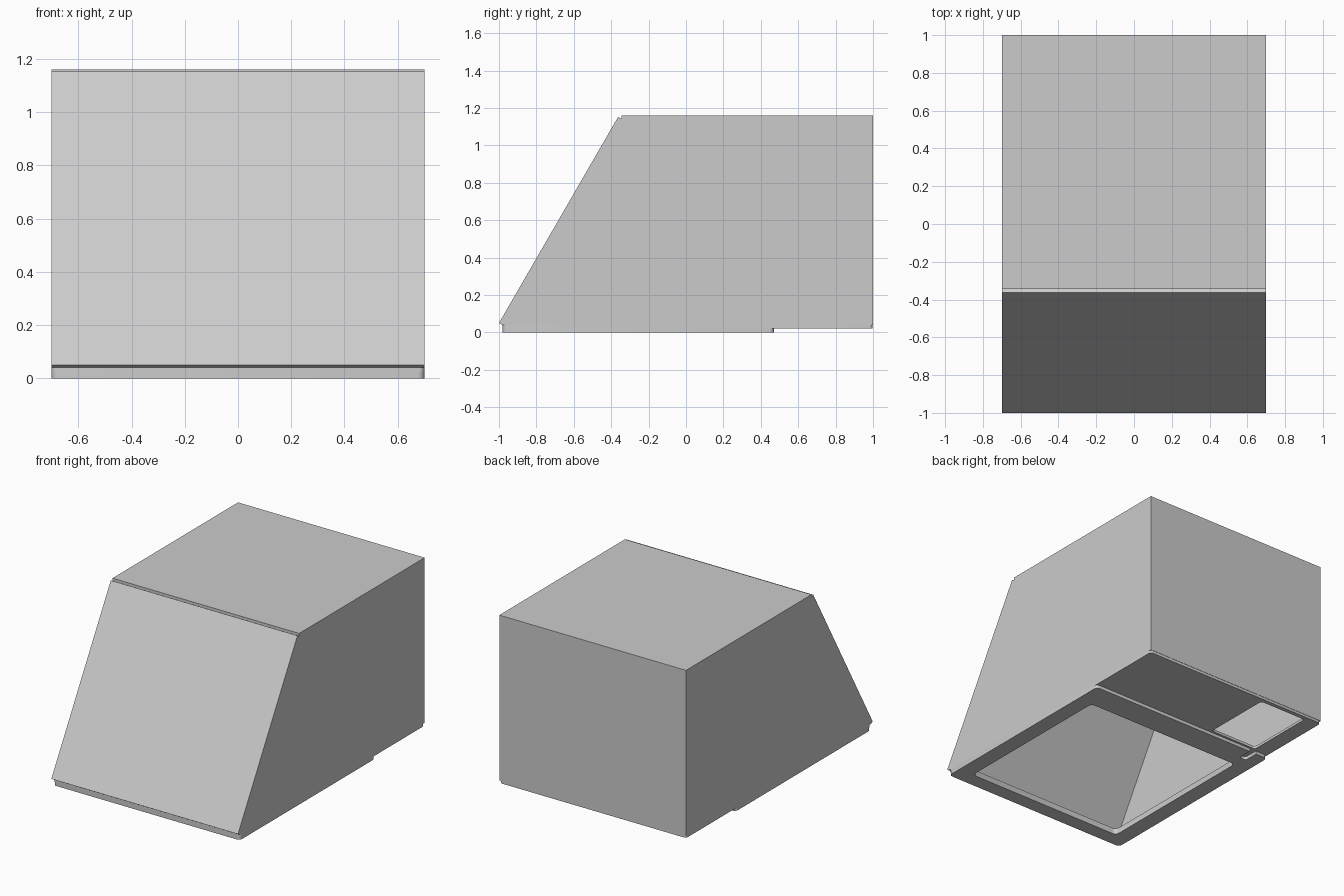
import bpy
import bmesh
from mathutils import Vector

cube = bpy.data.objects.get("Cube")
if cube:
    bpy.data.objects.remove(cube, do_unlink=True)

# Single grey sheet material
grey = bpy.data.materials.new("sheet_grey")
grey.use_nodes = True
COLOUR = (0.6, 0.6, 0.6, 1)
grey.diffuse_color = COLOUR
grey.node_tree.nodes["Principled BSDF"].inputs["Base Color"].default_value = COLOUR

W, T = 0.7, 0.02          # half width, sheet thickness
FLOOR, TOP = 0.04, 1.16   # heights of the wall feet and the roof
RIM = 0.022               # top of the lower base plate


def prism(name, points, offset, radius=0):
    """Extrude a closed outline along offset, optionally rounding its corners."""
    bm = bmesh.new()
    face = bm.faces.new([bm.verts.new(p) for p in points])
    out = bmesh.ops.extrude_face_region(bm, geom=[face])
    moved = [v for v in out["geom"] if isinstance(v, bmesh.types.BMVert)]
    bmesh.ops.translate(bm, verts=moved, vec=offset)
    if radius:
        way = Vector(offset).normalized()
        edges = [e for e in bm.edges
                 if abs((e.verts[1].co - e.verts[0].co).normalized().dot(way)) > 0.99]
        bmesh.ops.bevel(bm, geom=edges, offset=radius, segments=5,
                        profile=0.5, affect='EDGES')
    bmesh.ops.recalc_face_normals(bm, faces=bm.faces)
    mesh = bpy.data.meshes.new(name)
    bm.to_mesh(mesh)
    bm.free()
    mesh.materials.append(grey)
    obj = bpy.data.objects.new(name, mesh)
    bpy.context.collection.objects.link(obj)
    return obj


def across(name, profile, x0, x1):
    """Side outline (y, z) extruded across x."""
    return prism(name, [(x0, y, z) for y, z in profile], (x1 - x0, 0, 0))


def plate(name, x0, x1, y0, y1, z0, z1, radius):
    """Horizontal plate with rounded corners."""
    outline = [(x0, y0, z0), (x1, y0, z0), (x1, y1, z0), (x0, y1, z0)]
    return prism(name, outline, (0, 0, z1 - z0), radius)


def cut(obj, *holes):
    """Cut rounded openings (x0, x1, y0, y1, radius) through a plate."""
    for x0, x1, y0, y1, radius in holes:
        cutter = plate("cutter", x0, x1, y0, y1, -0.1, 0.2, radius)
        cutter.hide_render = True
        mod = obj.modifiers.new("opening", 'BOOLEAN')
        mod.operation, mod.solver, mod.object = 'DIFFERENCE', 'EXACT', cutter
        bpy.context.view_layer.objects.active = obj
        bpy.ops.object.modifier_apply(modifier=mod.name)
        bpy.data.objects.remove(cutter, do_unlink=True)


# Sloping front panel, its ends square to the slope
foot, head = (-0.983, FLOOR), (-0.345, 1.142)
across("front_panel", [foot, (-1, 0.05), (-0.363, 1.152), head], -W, W)

# Side walls
side = [foot, head, (-0.345, TOP), (1, TOP), (1, FLOOR)]
for name, s in (("left_wall", 1), ("right_wall", -1)):
    across(name, side, s * (W - T), s * W)

# Roof and back wall between the sides
inner = W - T
across("roof", [(-0.345, TOP - T), (1, TOP - T), (1, TOP), (-0.345, TOP)], -inner, inner)
across("back_wall", [(1 - T, FLOOR), (1, FLOOR), (1, TOP - T), (1 - T, TOP - T)], -inner, inner)

# Floor with the main opening and the small rear opening
main_opening = (-0.59, 0.59, -0.88, 0.285, 0.03)
floor = plate("floor", -W, W, -0.98, 0.998, RIM, FLOOR, 0.02)
cut(floor, main_opening, (-0.59, -0.235, 0.485, 0.97, 0.02))

# Lower base plate, stopping short of the back, notched at its rear edge
base = plate("base_plate", -W, W, -0.98, 0.47, 0, RIM, 0.025)
cut(base, main_opening, (-0.61, -0.56, 0.37, 0.6, 0.015))

# Soften the rounded corners, keep the folds sharp
for obj in (floor, base):
    bpy.ops.object.select_all(action='DESELECT')
    obj.select_set(True)
    bpy.context.view_layer.objects.active = obj
    bpy.ops.object.shade_smooth_by_angle()
